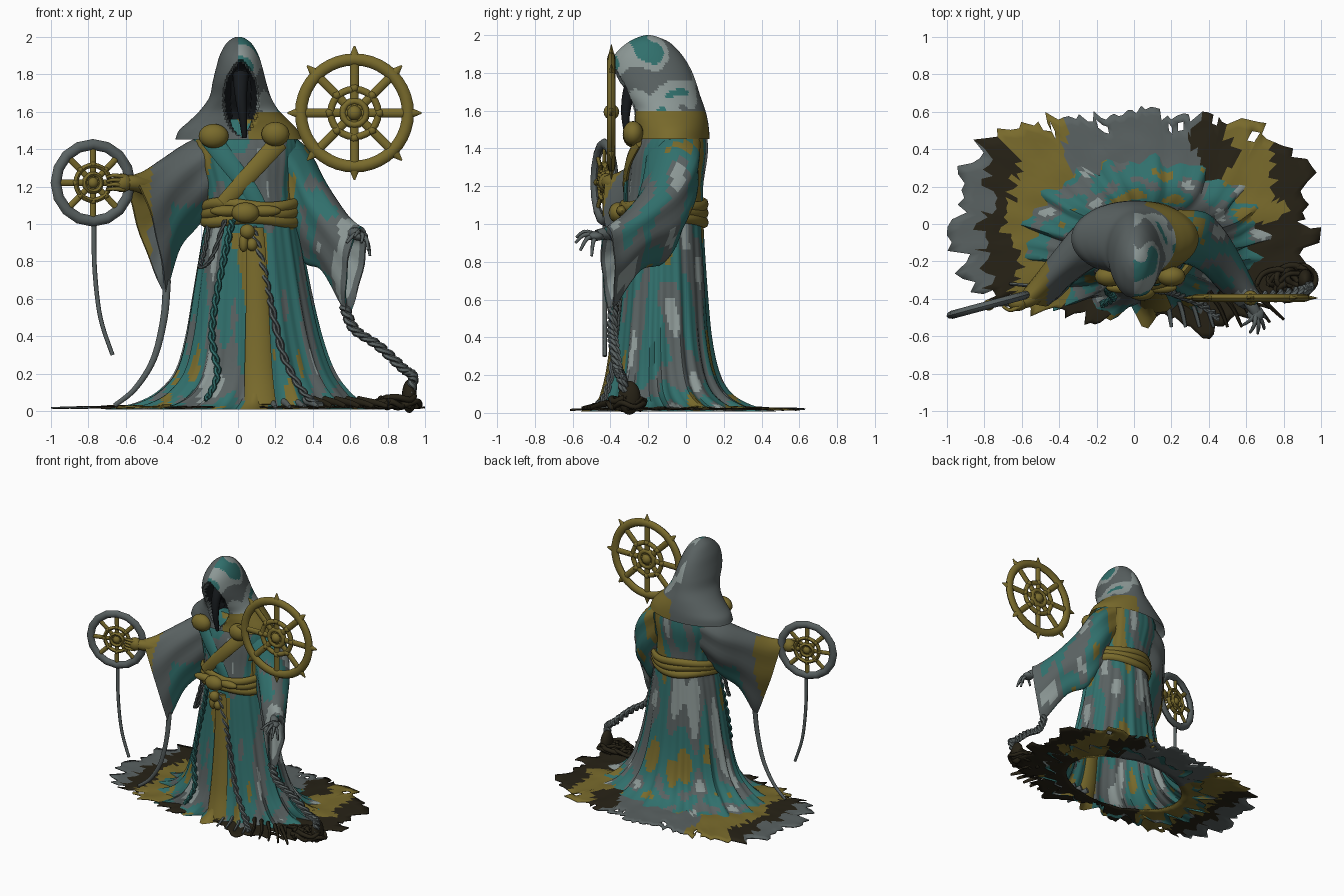
import bpy, bmesh, random
from math import sin, cos, pi, radians, exp
from mathutils import Vector as V, Matrix, noise

if "Cube" in bpy.data.objects:
    bpy.data.objects.remove(bpy.data.objects["Cube"])

random.seed(4)
MATS = []
for nm, col in [("teal", (.03, .16, .15)), ("grey", (.10, .12, .12)), ("gold", (.19, .145, .025)),
                ("shadow", (.008, .01, .012)), ("pale", (.26, .31, .30)), ("mud", (.02, .016, .008))]:
    m = bpy.data.materials.new(nm)
    m.diffuse_color = (*col, 1)
    m.use_nodes = True
    m.node_tree.nodes["Principled BSDF"].inputs["Base Color"].default_value = m.diffuse_color
    MATS.append(m)
TEAL, GREY, GOLD, SHADOW, PALE, MUD = range(6)


def sample(keys, n):
    """Smooth (Catmull-Rom) resampling of key tuples, n steps per span."""
    out, k = [], [keys[0]] + list(keys) + [keys[-1]]
    for i in range(1, len(k) - 2):
        for s in range(n):
            t = s / n
            out.append(tuple(.5 * (2 * b + (c - a) * t + (2*a - 5*b + 4*c - d) * t*t + (3*b - a - 3*c + d) * t**3)
                             for a, b, c, d in zip(k[i-1], k[i], k[i+1], k[i+2])))
    return out + [tuple(keys[-1])]


def finish(name, bm, mat, angle=50):
    bmesh.ops.recalc_face_normals(bm, faces=bm.faces)
    for f in bm.faces:
        f.material_index = mat(f.calc_center_median()) if callable(mat) else mat
    me = bpy.data.meshes.new(name)
    bm.to_mesh(me)
    bm.free()
    for m in MATS:
        me.materials.append(m)
    ob = bpy.data.objects.new(name, me)
    bpy.context.collection.objects.link(ob)
    bpy.ops.object.select_all(action='DESELECT')
    ob.select_set(True)
    bpy.context.view_layer.objects.active = ob
    bpy.ops.object.shade_smooth_by_angle(angle=radians(angle))
    return ob


def add_loft(bm, rings, cap0=True, cap1=True, loop=False):
    vs = [[bm.verts.new(p) for p in r] for r in rings]
    for a, b in zip(vs, vs[1:] + ([vs[0]] if loop else [])):
        for i in range(len(a)):
            j = (i + 1) % len(a)
            bm.faces.new((a[i], a[j], b[j], b[i]))
    if not loop:
        if cap0: bm.faces.new(vs[0])
        if cap1: bm.faces.new(vs[-1])


def loft(name, rings, mat, cap0=True, cap1=True):
    bm = bmesh.new()
    add_loft(bm, rings, cap0, cap1)
    return finish(name, bm, mat)


def add_tube(bm, pts, r0, r1=None, flat=1, seg=8):
    pts = [V(p) for p in pts]
    r1 = r0 if r1 is None else r1
    rings = []
    for i, p in enumerate(pts):
        d = (pts[min(i+1, len(pts)-1)] - pts[max(i-1, 0)]).normalized()
        u = d.cross(V((0, 1, 0)))
        u = u.normalized() if u.length > .05 else V((1, 0, 0))
        w = d.cross(u)
        r = r0 + (r1 - r0) * i / (len(pts) - 1)
        rings.append([p + u * r * cos(2*pi*k/seg) + w * r * flat * sin(2*pi*k/seg) for k in range(seg)])
    add_loft(bm, rings)


def tube(name, keys, r0, mat, r1=None, flat=1):
    bm = bmesh.new()
    add_tube(bm, sample(keys, 6), r0, r1, flat)
    return finish(name, bm, mat)


def rope(name, keys, r, mat):
    """Two strands twisted around a path."""
    bm, path = bmesh.new(), sample(keys, 14)
    for ph in (0, pi):
        add_tube(bm, [V(p) + V((cos(i*.75+ph), sin(i*.75+ph), .3*cos(i*.75+ph))) * r for i, p in enumerate(path)], r, seg=6)
    return finish(name, bm, mat)


def ball(name, loc, size, mat):
    bm = bmesh.new()
    bmesh.ops.create_uvsphere(bm, u_segments=16, v_segments=10, radius=1,
                              matrix=Matrix.Translation(loc) @ Matrix.Diagonal((*size, 1)))
    return finish(name, bm, mat)


# Robe: torso and pleated skirt as one open-bottomed loft (z, x min, x max, y front, y back)
ROBE = [(.008, -.66, .74, -.50, .42), (.045, -.52, .64, -.46, .31), (.11, -.41, .57, -.43, .22), (.22, -.325, .50, -.40, .165),
        (.4, -.275, .44, -.375, .13), (.65, -.235, .385, -.35, .11), (.9, -.195, .34, -.335, .095), (1.03, -.175, .32, -.325, .09),
        (1.2, -.19, .30, -.31, .09), (1.38, -.24, .32, -.29, .115), (1.5, -.22, .29, -.24, .10), (1.56, -.12, .18, -.2, .04)]
N = 140
rings = []
for z, a, b, f, k in sample(ROBE, 6):
    amp = .02 + .04 * max(0, 1 - z) ** 1.5 + .10 * exp(-z / .035) if z < 1 else .012
    ring = []
    for i in range(N):
        t = 2 * pi * i / N
        s = 1 + amp * (.6 * cos(17*t + .6*sin(3*t)) + .45 * cos(29*t + 1 + z))
        ring.append(V(((a+b)/2 + (b-a)/2*s*cos(t), (f+k)/2 + (k-f)/2*s*sin(t), z)))
    rings.append(ring)


def cloth_col(c):
    n = noise.noise(V((c.x * 9, c.y * 9, c.z * 1.8)))
    return GOLD if n > .36 else PALE if n < -.4 else GREY if n < -.1 else TEAL


def robe_col(c):
    return GOLD if c.y < -.2 and abs(c.x - .1) < .055 and c.z < .95 else cloth_col(c)


loft("robe", rings, robe_col, cap0=False)

# Hood and shoulder cape, with the face opening pushed in
HOOD = [(1.45, -.335, .345, -.28, .125), (1.50, -.315, .32, -.275, .122), (1.55, -.26, .275, -.28, .115), (1.61, -.20, .215, -.295, .10),
        (1.68, -.152, .175, -.345, .075), (1.76, -.135, .15, -.39, .05), (1.83, -.118, .132, -.40, .02),
        (1.90, -.098, .11, -.375, -.025), (1.96, -.066, .076, -.31, -.085), (1.99, -.032, .04, -.25, -.15), (2.0, -.006, .012, -.21, -.19)]
WIN = lambda z: .095 * max(0, 1 - abs((z - 1.67) / .21) ** 2.4)
rings = []
for z, a, b, f, k in sample(HOOD, 6):
    ring = []
    for i in range(120):
        t = 2 * pi * i / 120
        p = V(((a+b)/2 + (b-a)/2*cos(t), (f+k)/2 + (k-f)/2*sin(t), z))
        w = WIN(z)
        if p.y < (f+k)/2 and abs(p.x - .015) < w:
            p.y += .15 * min(1, 2.5 * (1 - abs(p.x - .015) / w)) * min(1, w / .05)
        ring.append(p)
    rings.append(ring)


def hood_col(c):
    if c.y < -.12 and abs(c.x - .015) < WIN(c.z) - .008: return SHADOW
    if c.z < 1.6: return GOLD if c.x > .06 else GREY
    n = noise.noise(c * 6)
    return GREY if c.x < .0 else TEAL if n > .2 else PALE if n > -.15 else GREY


loft("hood_and_cape", rings, hood_col, cap0=False)
tube("face_in_shadow", [(.015, -.25, 1.8), (.015, -.30, 1.7), (.025, -.32, 1.58), (.035, -.31, 1.46)], .045, SHADOW, .012)

# Hanging sleeves: sections given by top point, bottom point and half width
def sleeve(name, secs, side0, side1, mat):
    ss = sample(secs, 5)
    def ring(q, k=1):
        s = ss[q]
        side = V(side0).normalized().lerp(V(side1).normalized(), q / (len(ss) - 1))
        T, B, w = V(s[0:3]), V(s[3:6]), s[6]
        return [(T+B)/2 + (T-B)/2*k*cos(a) + side*w*k*sin(a)*(.8 + .3*cos(a))*(1 + .07*cos(7*a + q*.1))
                for a in (2*pi*i/40 for i in range(40))]
    e = len(ss) - 1
    return loft(name, [ring(q) for q in range(e + 1)] + [ring(e, .88), ring(e-3, .7), ring(e-7, .4)], mat)


sleeve("raised_sleeve", [(-.14, -.06, 1.50, -.12, -.1, 1.1, .15), (-.28, -.11, 1.43, -.22, -.14, .98, .15),
       (-.40, -.22, 1.35, -.31, -.23, .87, .12), (-.50, -.33, 1.285, -.37, -.31, .68, .10),
       (-.57, -.40, 1.26, -.39, -.34, .63, .085)], (-.15, 1, 0), (-.33, .38, 0),
       lambda c: (GOLD if c.x < -.46 else TEAL if c.z < 1.1 and c.x > -.36 else GREY))
sleeve("lowered_sleeve", [(.22, -.06, 1.52, .20, -.08, 1.1, .17), (.36, -.075, 1.41, .28, -.08, .93, .18),
       (.455, -.15, 1.23, .36, -.13, .79, .16), (.55, -.28, 1.08, .45, -.25, .75, .125),
       (.62, -.38, 1.01, .55, -.37, .57, .085), (.66, -.42, .985, .585, -.40, .5, .07)], (.15, 1, 0), (.37, .3, 0), cloth_col)

# Hands
tube("raised_forearm", [(-.48, -.34, 1.2), (-.56, -.4, 1.22), (-.63, -.42, 1.22)], .05, GOLD, .035)
ball("raised_fist", (-.62, -.42, 1.22), (.055, .045, .05), GOLD)
for i in range(4):
    tube(f"raised_finger_{i}", [(-.61, -.44, 1.25-.022*i), (-.66, -.46, 1.26-.024*i), (-.70, -.44, 1.25-.022*i)], .013, GOLD, .008)
tube("lowered_forearm", [(.57, -.34, .93), (.62, -.42, .95), (.65, -.47, .94)], .035, GREY, .03)
ball("lowered_palm", (.65, -.48, .935), (.045, .045, .025), GREY)
for i, e in enumerate([(.58, -.54, .90), (.62, -.58, .93), (.66, -.585, .9), (.695, -.56, .86), (.705, -.5, .83)]):
    m = V((.65, -.48, .94)).lerp(V(e), .55) + V((.01, 0, .025))
    tube(f"lowered_finger_{i}", [(.65, -.47, .94), tuple(m), e], .015, GREY, .007)

# Spoked wheels
def wheel(name, loc, R, yaw, rim_seg, rim, spike, mat):
    bm = bmesh.new()
    def hoop(r, w, n, y):
        add_loft(bm, [[V(((r + w*cos(b))*sin(a), y*sin(b), (r + w*cos(b))*cos(a))) for b in (2*pi*k/8 for k in range(8))]
                      for a in (2*pi*i/n for i in range(n))], loop=True)
    hoop(R - rim, rim, rim_seg, .022)
    hoop(R * .40, R * .06, 24, .016)
    hoop(R * .2, R * .06, 16, .02)
    for i in range(8):
        d = V((sin(i*pi/4), 0, cos(i*pi/4)))
        add_tube(bm, [d*R*.08, d*R*.3, d*R*.55, d*(R-rim)], R*.07, R*.075, .6)
        bmesh.ops.create_icosphere(bm, subdivisions=1, radius=R*.085, matrix=Matrix.Translation(d*R*.42))
        if spike:
            add_tube(bm, [d*(R-.03), d*(R+.005), d*(R+spike)], .034, .004, .55)
    bmesh.ops.create_uvsphere(bm, u_segments=12, v_segments=8, radius=R*.13)
    bmesh.ops.transform(bm, verts=bm.verts, matrix=Matrix.Translation(loc) @ Matrix.Rotation(yaw, 4, 'Z'))
    return finish(name, bm, mat)


wheel("large_wheel", (.622, -.395, 1.593), .318, 0, 40, .032, .04, GOLD)
wheel("small_wheel", (-.775, -.432, 1.22), .234, radians(15), 16, .029, 0,
      lambda c: GOLD if (c - V((-.775, -.432, 1.22))).length < .17 else GREY)

# Cords hanging from the wheel and sleeves
tube("wheel_cord", [(-.77, -.43, .99), (-.765, -.43, .75), (-.735, -.43, .5), (-.67, -.43, .3)], .013, GREY, .011)
tube("sleeve_ribbon", [(-.38, -.33, .7), (-.395, -.34, .5), (-.45, -.34, .28), (-.55, -.33, .12), (-.66, -.32, .03)], .022, GREY, .012, .7)
rope("sleeve_rope", [(.57, -.385, .56), (.62, -.39, .44), (.75, -.38, .35), (.88, -.36, .23), (.935, -.34, .18), (.91, -.32, .06)], .016, GREY)

# Belt, knot, sash and lapels
for j, z in enumerate((1.02, 1.065, 1.1)):
    bm = bmesh.new()
    add_loft(bm, [[V((.07 + (.255 + .022*cos(b))*cos(a), -.117 + (.215 + .022*cos(b))*sin(a), z + .03*sin(b) + .012*sin(3*a + j)))
                   for b in (2*pi*k/8 for k in range(8))] for a in (2*pi*i/60 for i in range(60))], loop=True)
    finish(f"belt_band_{j}", bm, GOLD)
for i, (p, s) in enumerate([((.04, -.36, 1.06), (.075, .05, .055)), ((-.06, -.34, 1.07), (.09, .03, .03)), ((.14, -.34, 1.07), (.09, .03, .03)),
                            ((.05, -.37, .96), (.04, .035, .04)), ((.075, -.36, .89), (.03, .03, .035)), ((.03, -.36, .90), (.025, .03, .05)),
                            ((-.13, -.28, 1.47), (.08, .055, .065)), ((.2, -.28, 1.48), (.075, .055, .065))]):
    ball(("belt_knot_%d" if i < 6 else "shoulder_boss_%d") % i, p, s, GOLD)
tube("diagonal_sash", [(.22, -.25, 1.44), (.13, -.3, 1.34), (.02, -.32, 1.22), (-.08, -.31, 1.11)], .05, GOLD, .04, .35)
tube("left_lapel", [(-.15, -.25, 1.46), (-.06, -.29, 1.34), (.05, -.315, 1.2), (.11, -.32, 1.1)], .055, TEAL, .04, .3)

# Front panel and braided cords on the skirt
tube("front_panel", [(.09, -.345, .98), (.1, -.355, .75), (.105, -.375, .45), (.11, -.405, .2), (.12, -.45, .03)], .045, GOLD, .085, .3)
rope("left_braid", [(-.03, -.35, 1.02), (-.07, -.335, .84), (-.115, -.345, .62), (-.14, -.36, .4), (-.11, -.395, .2), (-.17, -.43, .06)], .011, TEAL)
rope("right_braid", [(.08, -.35, .98), (.13, -.355, .78), (.18, -.36, .55), (.25, -.385, .28), (.36, -.43, .09), (.45, -.50, .03)], .011, GREY)
rope("hip_swag", [(-.15, -.22, 1.03), (-.18, -.25, .86), (-.2, -.26, .77), (-.14, -.31, .82), (-.07, -.35, 1.02)], .008, GREY)

# Ragged ground cloth: an annulus with a torn edge
bm, M, K = bmesh.new(), 150, 9
rows = []
edge = [random.uniform(-.085, .04) for _ in range(M)]
for j in range(K):
    row, q = [], j / (K - 1)
    for i in range(M):
        t = 2 * pi * i / M
        c, s = cos(t), sin(t)
        r = 1 / ((abs(c)/.97)**3.1 + (abs(s)/(.57 if s > 0 else .53))**3.1) ** (1/3.1)
        if s < 0:
            r += .13 * exp(-((t - 5.33)/.22)**2) - .09 * exp(-((t - 4.75)/.2)**2) + .08 * exp(-((t - 4.38)/.09)**2)
        r += .05 * exp(-((t - 1.45)/.06)**2)
        o = V((c, s)) * r * (1 + edge[i])
        p = V((.05 + .5*c, -.06 + .33*s)).lerp(o + V((0, .025)), q)
        p.x = max(-1, min(1, p.x))
        p.y = max(-.65, min(.65, p.y))
        row.append(bm.verts.new((p.x, p.y, .022 + (1-q)*.012 + .012*noise.noise(V((p.x*9, p.y*9, 0)))*(1-q*.5))))
    rows.append(row)
for j in range(K - 1):
    for i in range(M):
        if j < K - 3 or random.random() > .06:
            n = (i + 1) % M
            bm.faces.new((rows[j][i], rows[j][n], rows[j+1][n], rows[j+1][i]))


def ground_col(c):
    x = c.x + .12 * noise.noise(c * 5)
    if x < -.8 or (abs(x) < .35 and c.y > 0): return GREY
    return GOLD if -.65 < x < -.35 or .5 < x < .75 and c.y > 0 else MUD


cloth = finish("ground_cloth", bm, ground_col)
sol = cloth.modifiers.new("thickness", 'SOLIDIFY')
sol.thickness = .008

# Heap of coiled rope and roots on the right
for i in range(11):
    cx, cy, r, z = random.uniform(.76, .89), random.uniform(-.37, -.27), random.uniform(.04, .11), .03 + .004 * i
    tube(f"rope_heap_{i}", [(min(.97, cx + r*cos(a + i)), cy + r*.8*sin(a + i), z + .012*sin(3*a)) for a in (k*.9 for k in range(7))], .018, MUD, .012)
ball("heap_mound", (.915, -.30, .08), (.04, .06, .09), MUD)
for i in range(9):
    x = .2 + .075 * i
    tube(f"front_root_{i}", [(x*.8, -.36, .06), (x*.92, -.45, .045), (x, -.55 + .2*max(0, x-.6), .025)], .022, MUD if i > 3 else GREY, .01, .7)
